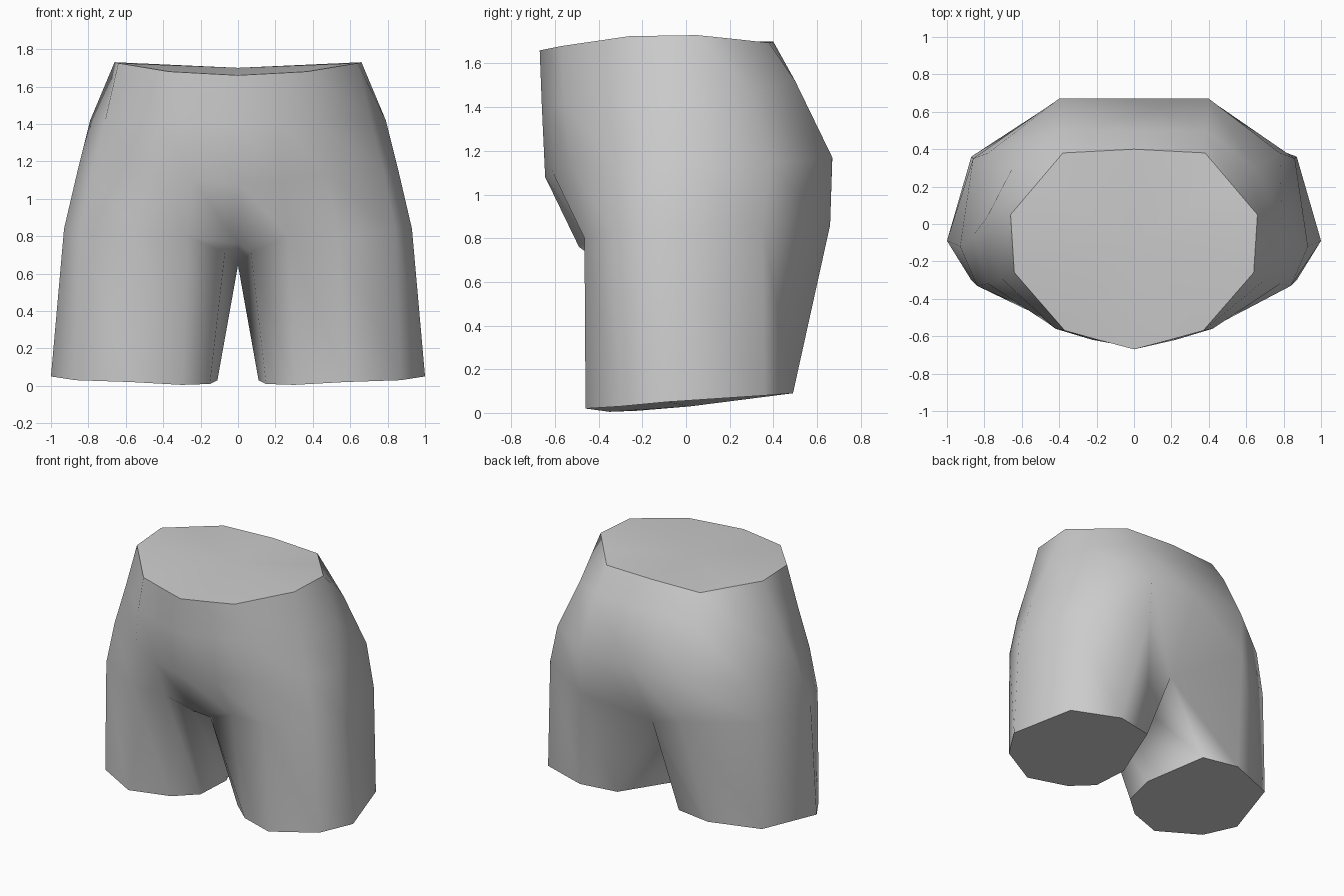
import bpy, bmesh, math

cube = bpy.data.objects.get("Cube")
if cube:
    bpy.data.objects.remove(cube, do_unlink=True)

grey = bpy.data.materials.new("plain_grey")
grey.use_nodes = True
colour = (0.6, 0.6, 0.6, 1)
grey.diffuse_color = colour
grey.node_tree.nodes["Principled BSDF"].inputs["Base Color"].default_value = colour

# Half rings of the trunk, front centre round the +x side to back centre
WAIST = [(0, -.67, 1.66), (.19, -.62, 1.67), (.37, -.57, 1.68), (.64, -.26, 1.725),
         (.66, .05, 1.73), (.52, .215, 1.713), (.38, .38, 1.695), (0, .40, 1.70)]
BELLY = [(0, -.66, 1.40), (.22, -.62, 1.41), (.42, -.56, 1.42), (.71, -.29, 1.42),
         (.79, .03, 1.42), (.65, .30, 1.48), (.385, .50, 1.52), (0, .50, 1.52)]
HIPS = [(0, -.645, 1.08), (.24, -.61, 1.10), (.46, -.53, 1.14), (.78, -.32, 1.14),
        (.86, -.06, 1.14), (.78, .38, 1.14), (.40, .67, 1.17), (0, .67, 1.16)]
# Thigh ring: six outer points, then the crotch underside from back to front
THIGH = [(.27, -.465, .80), (.54, -.465, .80), (.84, -.33, .84), (.93, -.12, .84),
         (.86, .35, .85), (.41, .66, .86),
         (0, .39, .65), (0, .0, .645), (.07, -.42, .71)]
CROTCH_FRONT = (0, -.49, .76)
# Leg opening, in the same order as the thigh ring
HEM = [(.30, -.35, .005), (.57, -.46, .02), (.87, -.30, .03), (1.0, -.09, .05),
       (.87, .36, .08), (.52, .49, .09), (.25, .44, .085), (.11, .02, .03), (.15, -.22, .01)]

bm = bmesh.new()


def ring(points, side):
    return [bm.verts.new((side * x, y, z)) for x, y, z in points]


def face(side, *verts):
    bm.faces.new(verts if side > 0 else verts[::-1])


def loft(side, upper, lower, closed=False):
    n = len(upper)
    for i in range(n if closed else n - 1):
        j = (i + 1) % n
        face(side, upper[i], lower[i], lower[j], upper[j])


for side in (1, -1):
    # Trunk
    waist, belly, hips = (ring(r, side) for r in (WAIST, BELLY, HIPS))
    loft(side, waist, belly)
    loft(side, belly, hips)
    # Hips to thigh, down to the crotch
    thigh, hem = ring(THIGH, side), ring(HEM, side)
    front = bm.verts.new(CROTCH_FRONT)
    loft(side, hips, [front] + thigh[:7])
    face(side, front, thigh[8], thigh[0])
    # Underside between the legs
    face(side, front, thigh[7], thigh[8])
    # Leg and its closed end
    loft(side, thigh, hem, closed=True)
    face(side, *hem[::-1])
    # Flat top as a fan
    centre = bm.verts.new((0, -.08, 1.70))
    for a, b in zip(waist, waist[1:]):
        face(side, centre, a, b)

bmesh.ops.remove_doubles(bm, verts=bm.verts[:], dist=0.0005)
bmesh.ops.recalc_face_normals(bm, faces=bm.faces[:])

mesh = bpy.data.meshes.new("hips_and_legs")
bm.to_mesh(mesh)
bm.free()
mesh.materials.append(grey)
body = bpy.data.objects.new("hips_and_legs", mesh)
bpy.context.collection.objects.link(body)

# Smooth body with crisp top and leg ends
bpy.ops.object.select_all(action='DESELECT')
body.select_set(True)
bpy.context.view_layer.objects.active = body
bpy.ops.object.shade_smooth_by_angle(angle=math.radians(58))
